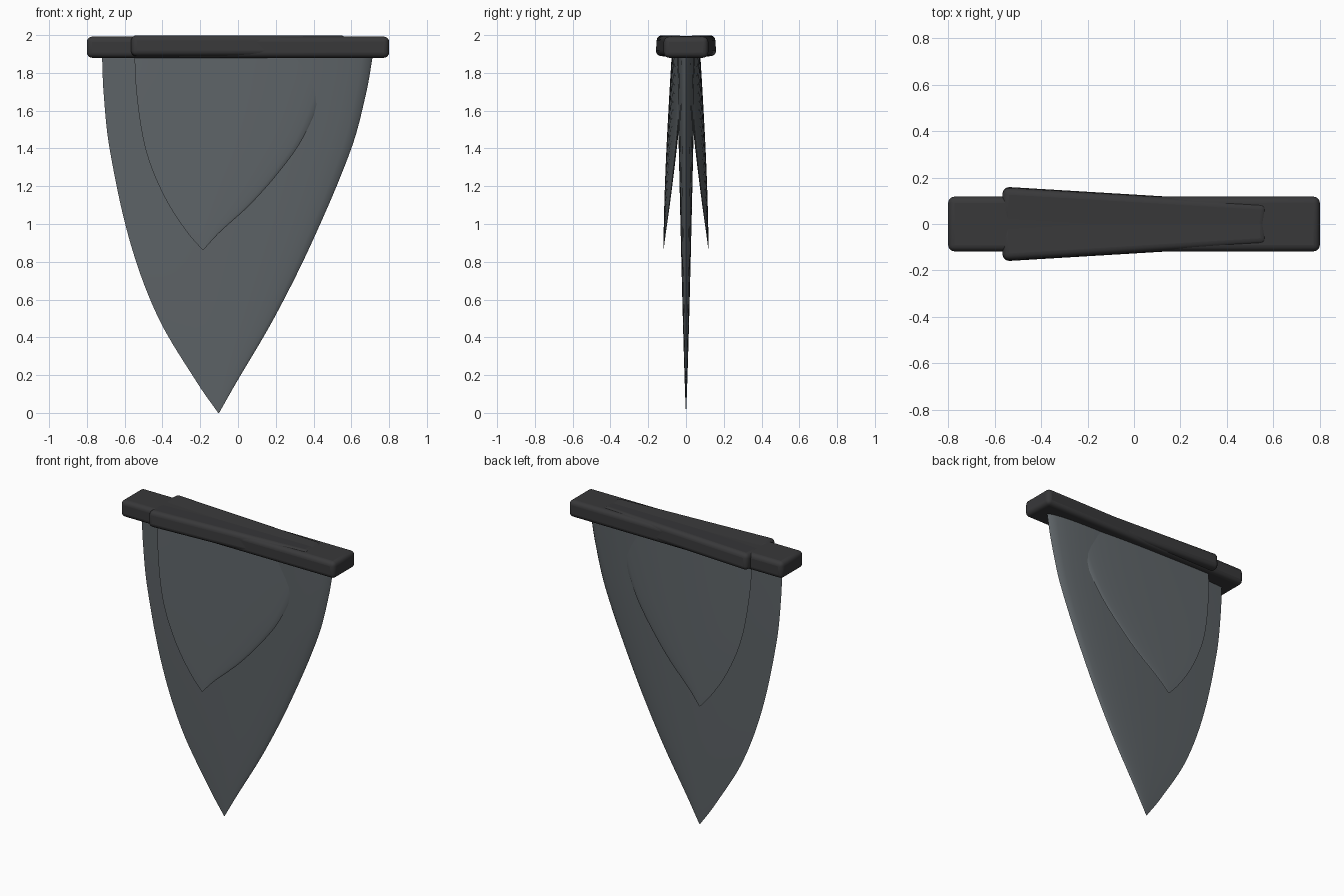
import bpy, bmesh, math

if "Cube" in bpy.data.objects:
    bpy.data.objects.remove(bpy.data.objects["Cube"])

def material(name, color):
    m = bpy.data.materials.new(name)
    m.diffuse_color = (*color, 1)
    m.use_nodes = True
    m.node_tree.nodes["Principled BSDF"].inputs["Base Color"].default_value = m.diffuse_color
    return m

DARK = material("dark_grip", (0.04, 0.04, 0.042))
STEEL = material("slate_blade", (0.11, 0.125, 0.135))

# outlines: z, left edge x, right edge x
MAIN = [(0, -.105, -.10), (.15, -.21, -.015), (.5, -.42, .19), (.9, -.57, .39),
        (1.4, -.68, .60), (1.7, -.712, .68), (1.9, -.72, .715)]
SIDE = [(.86, -.192, -.188), (.95, -.27, -.105), (1.1, -.37, .06), (1.28, -.455, .22),
        (1.45, -.505, .34), (1.7, -.54, .45), (1.9, -.55, .50)]

def smooth_at(table, z, col):
    """Cubic Hermite interpolation of one table column."""
    n = len(table)
    def slope(i):
        a, b = table[max(i - 1, 0)], table[min(i + 1, n - 1)]
        return (b[col] - a[col]) / (b[0] - a[0])
    i = max(k for k in range(n - 1) if table[k][0] <= z + 1e-9)
    p, q = table[i], table[i + 1]
    h = q[0] - p[0]
    t = (z - p[0]) / h
    return ((2*t**3 - 3*t**2 + 1) * p[col] + (t**3 - 2*t**2 + t) * h * slope(i)
            + (3*t**2 - 2*t**3) * q[col] + (t**3 - t**2) * h * slope(i + 1))

def foil(v):
    """Fin section: round leading edge at v=0, sharp trailing edge at v=1."""
    return 10 * (.2969*math.sqrt(v) - .126*v - .3516*v**2 + .2843*v**3 - .1036*v**4)

def place(obj, mat, loc, rot):
    obj.location, obj.rotation_euler = loc, rot
    obj.data.materials.append(mat)
    bpy.ops.object.select_all(action='DESELECT')
    obj.select_set(True)
    bpy.context.view_layer.objects.active = obj
    bpy.ops.object.shade_smooth_by_angle(angle=math.radians(40))

def blade(name, table, thick, loc=(0, 0, 0), rot=(0, 0, 0), rows=40, half=16):
    bm = bmesh.new()
    z0, z1 = table[0][0], table[-1][0]
    rings = []
    for r in range(rows + 1):
        s = (r / rows) ** 1.3
        z = z0 + (z1 - z0) * s
        left, right = smooth_at(table, z, 1), smooth_at(table, z, 2)
        ring = []
        for k in range(2 * half):
            a = math.pi * k / half
            v = (1 - math.cos(a)) / 2
            y = thick * s ** .8 * foil(v) * (1 if k <= half else -1)
            ring.append(bm.verts.new((right + (left - right) * v, y, z - loc[2])))
        rings.append(ring)
    for lo, hi in zip(rings, rings[1:]):
        for k in range(2 * half):
            j = (k + 1) % (2 * half)
            bm.faces.new((lo[k], lo[j], hi[j], hi[k]))
    bm.faces.new(rings[0])
    bm.faces.new(rings[-1])
    bmesh.ops.remove_doubles(bm, verts=bm.verts, dist=1e-5)
    bmesh.ops.recalc_face_normals(bm, faces=bm.faces)
    me = bpy.data.meshes.new(name)
    bm.to_mesh(me)
    bm.free()
    obj = bpy.data.objects.new(name, me)
    bpy.context.collection.objects.link(obj)
    place(obj, STEEL, loc, rot)

def bar(name, size, loc, rot=(0, 0, 0)):
    bpy.ops.mesh.primitive_cube_add(size=1)
    obj = bpy.context.object
    obj.name = name
    for v in obj.data.vertices:
        v.co = [c * s for c, s in zip(v.co, size)]
    place(obj, DARK, loc, rot)
    mod = obj.modifiers.new("round", 'BEVEL')
    mod.width, mod.segments = .028, 4

# central fin and its mounting bar
bar("main_bar", (1.6, .236, .112), (0, 0, 1.936))
blade("main_blade", MAIN, .049)

# smaller toed-in, splayed fins on each side
for side, label in ((1, "back"), (-1, "front")):
    loc, rot = (0, side * .04, 1.94), (side * .063, 0, -side * .06)
    bar(label + "_bar", (1.14, .17, .110), loc, rot)
    blade(label + "_blade", SIDE, .025, loc, rot)
